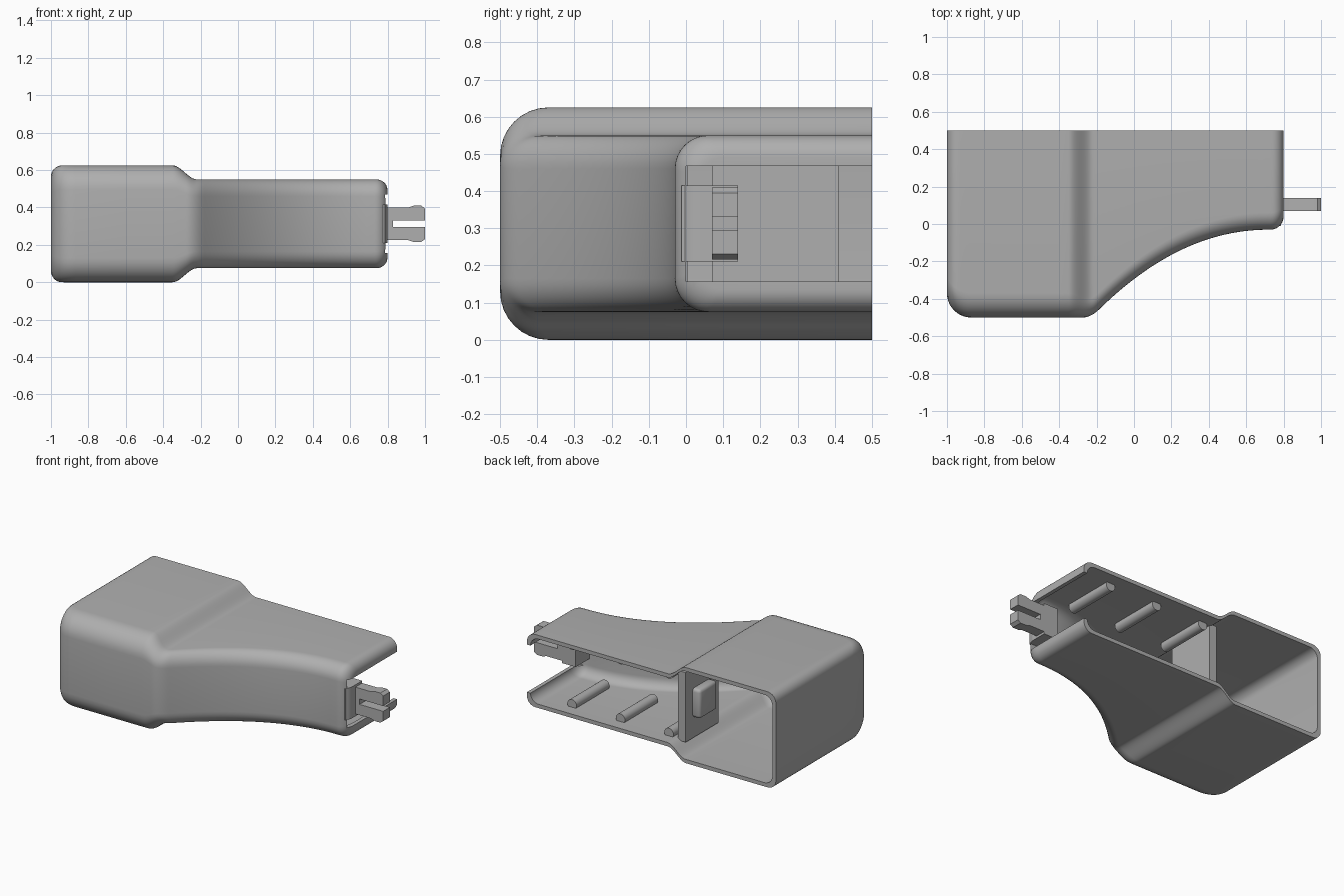
import bpy, bmesh, math
from mathutils import Matrix

old = bpy.data.objects.get("Cube")
if old:
    bpy.data.objects.remove(old, do_unlink=True)

grey = bpy.data.materials.new("matte grey")
grey.use_nodes = True
COL = (0.43, 0.43, 0.43, 1)
grey.diffuse_color = COL
grey.node_tree.nodes["Principled BSDF"].inputs["Base Color"].default_value = COL

MID = 0.3125      # mid height
BACK = 0.5        # open rear plane
WALL = 0.025


def finish(bm, name, angle=35):
    bmesh.ops.recalc_face_normals(bm, faces=bm.faces)
    me = bpy.data.meshes.new(name)
    bm.to_mesh(me)
    bm.free()
    me.materials.append(grey)
    ob = bpy.data.objects.new(name, me)
    bpy.context.collection.objects.link(ob)
    smooth(ob, angle)
    return ob


def smooth(ob, angle=35):
    bpy.ops.object.select_all(action='DESELECT')
    ob.select_set(True)
    bpy.context.view_layer.objects.active = ob
    bpy.ops.object.shade_smooth_by_angle(angle=math.radians(angle))


def box(name, x, y, z, bevel=0.0):
    bm = bmesh.new()
    size = [b - a for a, b in (x, y, z)]
    centre = [(a + b) / 2 for a, b in (x, y, z)]
    bmesh.ops.create_cube(bm, size=1, matrix=Matrix.Translation(centre) @ Matrix.Diagonal((*size, 1)))
    if bevel:
        bmesh.ops.bevel(bm, geom=bm.edges[:], offset=bevel, segments=3, profile=0.5, affect='EDGES')
    return finish(bm, name)


# --- shell: U-shaped sections lofted along x ---
def end_round(d, rad):
    return rad - math.sqrt(rad * rad - (rad - d) ** 2) if d < rad else 0.0


def section_shape(x):
    s = min(max((x + 0.35) / 0.13, 0), 1)
    s = s * s * (3 - 2 * s)
    half = 0.3125 - 0.075 * s
    rad = 0.13 - 0.04 * s
    if x < -0.276:
        front = -0.5
    elif x < -0.19:
        front = -0.5 + 0.04 * ((x + 0.276) / 0.086) ** 2
    else:
        front = -0.03 - 0.43 * max(1 - (x + 0.19) / 0.92, 0) ** 2.1
    left, right = x + 1, 0.8 - x
    half -= end_round(left, 0.06) + end_round(right, 0.06)
    front += end_round(left, 0.13) + end_round(right, 0.07)
    rad -= 0.5 * (end_round(left, 0.06) + end_round(right, 0.06))
    return half, front, rad


def section(x, inset):
    half, front, rad = section_shape(x)
    half, front, rad = half - inset, front + inset, rad - inset
    if inset:
        x = -1 + inset + (x + 1) * (1.8 - 2 * inset) / 1.8
    upper = [(BACK, half)]
    for k in range(9):
        a = math.pi / 2 * k / 8
        upper.append((front + rad - rad * math.sin(a), half - rad + rad * math.cos(a)))
    pts = upper + [(y, -z) for y, z in reversed(upper)]
    return [(x, y, MID + z) for y, z in pts]


ramp = [1 - math.cos(k * math.pi / 20) for k in range(11)]
stations = [-1 + 0.13 * r for r in ramp]
stations += [-0.6, -0.4] + [-0.35 + 0.01 * k for k in range(17)]
stations += [-0.18 + 0.9 * k / 28 for k in range(28)]
stations += [0.8 - 0.07 * r for r in reversed(ramp)]

bm = bmesh.new()
skins = []
for inset in (0, WALL):
    rows = [[bm.verts.new(p) for p in section(x, inset)] for x in stations]
    for a, b in zip(rows, rows[1:]):
        for j in range(len(a) - 1):
            bm.faces.new((a[j], a[j + 1], b[j + 1], b[j]))
    bm.faces.new(rows[0])
    bm.faces.new(rows[-1])
    skins.append(rows)
outer, inner = skins
for j in (0, -1):      # rear rim, top and bottom
    for i in range(len(stations) - 1):
        bm.faces.new((outer[i][j], outer[i + 1][j], inner[i + 1][j], inner[i][j]))
for i in (0, -1):      # rear rim, ends
    bm.faces.new((outer[i][0], outer[i][-1], inner[i][-1], inner[i][0]))
shell = finish(bm, "shell")

# --- end wall opening, leaving a tongue for the clip ---
cuts = [((0.14, 0.6), (0.157, 0.468)),
        ((0.0, 0.2), (0.157, 0.21)),
        ((0.0, 0.2), (0.415, 0.468))]
for y, z in cuts:
    cutter = box("slot_cutter", (0.74, 0.9), y, z)
    cutter.hide_render = True
    mod = shell.modifiers.new("slot", 'BOOLEAN')
    mod.operation = 'DIFFERENCE'
    mod.solver = 'EXACT'
    mod.object = cutter
    bpy.context.view_layer.objects.active = shell
    bpy.ops.object.modifier_apply(modifier=mod.name)
    bpy.data.objects.remove(cutter, do_unlink=True)
smooth(shell)

# --- forked clip ---
half_fork = [(0.78, 0.0875), (0.91, 0.0875), (0.94, 0.097), (0.98, 0.097),
             (1.0, 0.082), (1.0, 0.0175), (0.83, 0.0175)]
fork = half_fork + [(x, -z) for x, z in reversed(half_fork)]
bm = bmesh.new()
face = bm.faces.new([bm.verts.new((x, 0.07, MID + z)) for x, z in fork])
ext = bmesh.ops.extrude_face_region(bm, geom=[face])
bmesh.ops.translate(bm, vec=(0, 0.07, 0), verts=[v for v in ext["geom"] if isinstance(v, bmesh.types.BMVert)])
finish(bm, "clip_fork", 20)
box("clip_base", (0.7, 0.785), (-0.012, 0.14), (0.21, 0.415))

# --- inner bulkhead with its socket ---
box("bulkhead", (-0.285, -0.23), (0.07, 0.41), (0.085, 0.54))
box("bulkhead_socket", (-0.34, -0.27), (0.16, 0.34), (0.22, 0.41), 0.02)

# --- round ribs on floor and ceiling ---
for side, label in ((-1, "floor"), (1, "ceiling")):
    for n in range(3):
        bm = bmesh.new()
        place = Matrix.Translation((0.53 - 0.35 * n, 0.25, MID + side * 0.195)) @ Matrix.Rotation(math.pi / 2, 4, 'X')
        bmesh.ops.create_cone(bm, cap_ends=True, segments=24, radius1=0.033, radius2=0.033, depth=0.34, matrix=place)
        finish(bm, f"{label}_rib_{n + 1}")
